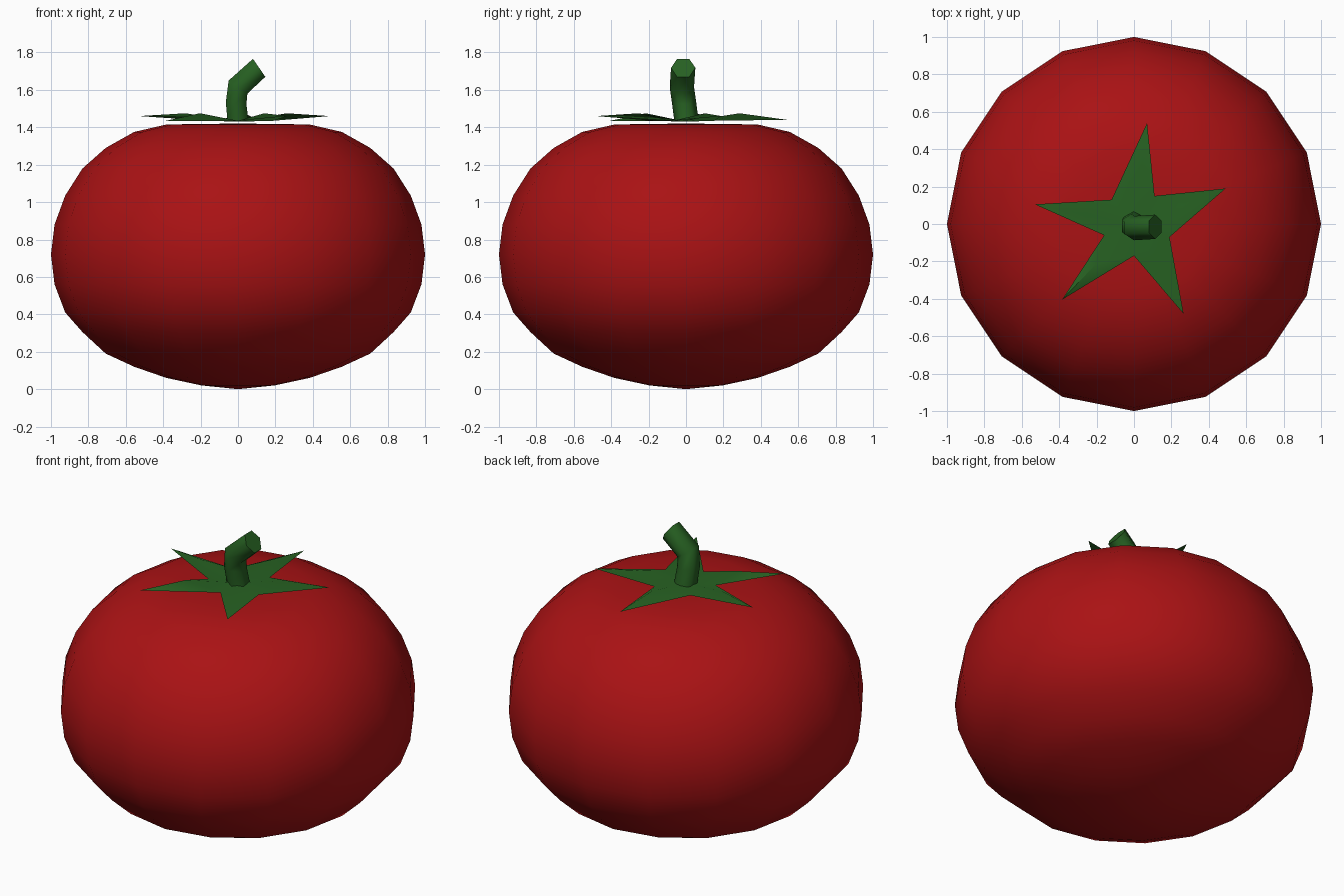
import bpy, math
from math import sin, cos, pi

if "Cube" in bpy.data.objects:
    bpy.data.objects.remove(bpy.data.objects["Cube"])


def material(name, rgb):
    m = bpy.data.materials.new(name)
    m.diffuse_color = (*rgb, 1)
    m.use_nodes = True
    m.node_tree.nodes["Principled BSDF"].inputs["Base Color"].default_value = m.diffuse_color
    return m


def make(name, verts, faces, mat, angle=None):
    me = bpy.data.meshes.new(name)
    me.from_pydata(verts, [], faces)
    me.materials.append(mat)
    ob = bpy.data.objects.new(name, me)
    bpy.context.collection.objects.link(ob)
    if angle:
        bpy.ops.object.select_all(action='DESELECT')
        ob.select_set(True)
        bpy.context.view_layer.objects.active = ob
        bpy.ops.object.shade_smooth_by_angle(angle=math.radians(angle))
    return ob


def bridge(rings, n):
    return [(r * n + i, r * n + (i + 1) % n, (r + 1) * n + (i + 1) % n, (r + 1) * n + i)
            for r in range(rings - 1) for i in range(n)]


red = material("red", (0.4, 0.006, 0.007))
green = material("green", (0.02, 0.12, 0.016))

# Fruit: 16-sided squashed sphere, heights of its rings from bottom to top
N = 16
heights = [0.02, 0.06, 0.12, 0.19, 0.305, 0.41, 0.56, 0.72,
           0.88, 1.035, 1.18, 1.29, 1.375, 1.415, 1.418]
verts = []
for k, z in enumerate(heights, 1):
    r = sin(pi * k / 16)
    verts += [(r * cos(2 * pi * i / N), r * sin(2 * pi * i / N), z) for i in range(N)]
faces = bridge(len(heights), N)
last = (len(heights) - 1) * N
verts += [(0, 0, 0), (0, 0, 1.42)]
b, t = len(verts) - 2, len(verts) - 1
for i in range(N):
    j = (i + 1) % N
    faces += [(b, j, i), (t, last + i, last + j)]
make("fruit", verts, faces, red, 60)

# Leaf crown: five-pointed star, each leaf raised along the middle
tips = [(0.07, 0.54, 1.44), (-0.53, 0.105, 1.46), (-0.385, -0.405, 1.435),
        (0.265, -0.48, 1.46), (0.49, 0.19, 1.46)]
notches = [(-0.12, 0.13, 1.435), (-0.16, -0.06, 1.435), (0, -0.17, 1.435),
           (0.19, -0.07, 1.435), (0.11, 0.15, 1.435)]
mids = [(x * 0.53, y * 0.53, 1.475) for x, y, z in tips]
verts = tips + notches + mids + [(0, 0, 1.43)]
faces = []
for i in range(5):
    left, right, mid = 5 + i, 5 + (i - 1) % 5, 10 + i
    faces += [(i, left, mid), (i, mid, right), (15, mid, left), (15, right, mid)]
make("leaf_crown", verts, faces, green, 60)

# Stem: bent six-sided tube; each ring has a centre and a sideways half-width
rings = [((0, 0.003, 1.43), (0.056, 0)), ((-0.01, -0.01, 1.53), (0.055, -0.005)),
         ((0, -0.022, 1.615), (0.05, -0.035)), ((0.113, -0.015, 1.718), (0.033, -0.048))]
verts = []
for (cx, cy, cz), (ux, uz) in rings:
    for i in range(6):
        a = pi / 6 + i * pi / 3
        s = cos(a) / cos(pi / 6)
        verts.append((cx + ux * s, cy + 0.065 * sin(a), cz + uz * s))
faces = bridge(4, 6) + [tuple(range(5, -1, -1)), tuple(range(18, 24))]
make("stem", verts, faces, green, 65)
